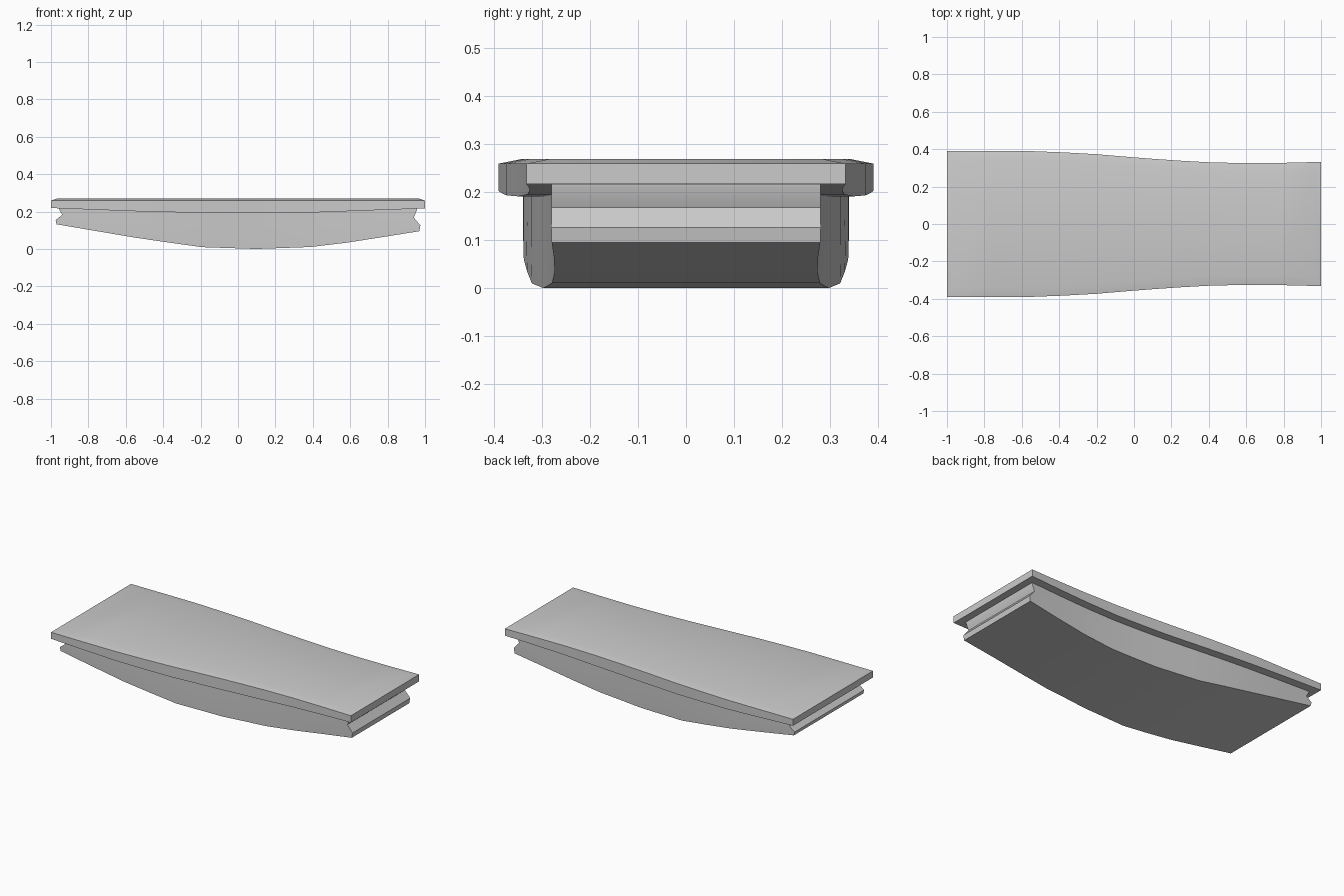
import bpy, bmesh

if "Cube" in bpy.data.objects:
    bpy.data.objects.remove(bpy.data.objects["Cube"])

STATIONS = [-1, -.78, -.56, -.38, -.2, -.05, .1, .25, .4, .6, .8, 1]
HALF_WIDTH = [(-1, .389), (-.8, .39), (-.56, .39), (-.38, .383), (-.2, .373), (0, .356),
              (.2, .341), (.4, .330), (.6, .325), (.8, .327), (1, .332)]
PLATE_UNDER = [(-1, .219), (-.56, .202), (-.2, .193), (.1, .191), (.4, .195), (1, .217)]
BELLY = [(-.97, .132), (-.56, .062), (-.2, .010), (.1, 0), (.4, .011), (.6, .036), (.97, .095)]


def sample(table, x):
    """Piecewise-linear lookup."""
    if x <= table[0][0]:
        return table[0][1]
    for (x0, v0), (x1, v1) in zip(table, table[1:]):
        if x <= x1:
            return v0 + (v1 - v0) * (x - x0) / (x1 - x0)
    return table[-1][1]


def layered_solid(name, layers):
    """Stack closed outlines; each layer is (length scale, side inset, height function)."""
    bm = bmesh.new()
    rings = []
    for scale, inset, height in layers:
        ring = []
        for side, xs in ((-1, STATIONS), (1, STATIONS[::-1])):
            for s in xs:
                x = s * scale
                y = side * (sample(HALF_WIDTH, x) - inset)
                ring.append(bm.verts.new((x, y, height(x))))
        rings.append(ring)
    n = len(rings[0])
    for low, high in zip(rings, rings[1:]):
        for i in range(n):
            j = (i + 1) % n
            bm.faces.new((low[i], low[j], high[j], high[i]))
    # strips across the width close bottom and top
    for ring in (rings[0], rings[-1]):
        for i in range(len(STATIONS) - 1):
            bm.faces.new((ring[i], ring[i + 1], ring[n - 2 - i], ring[n - 1 - i]))
    bmesh.ops.recalc_face_normals(bm, faces=bm.faces)
    mesh = bpy.data.meshes.new(name)
    bm.to_mesh(mesh)
    bm.free()
    obj = bpy.data.objects.new(name, mesh)
    bpy.context.collection.objects.link(obj)
    bpy.ops.object.select_all(action='DESELECT')
    obj.select_set(True)
    bpy.context.view_layer.objects.active = obj
    bpy.ops.object.shade_smooth_by_angle(angle=.52)
    return obj


def under(x):
    return sample(PLATE_UNDER, x)


def between(f):
    return lambda x: sample(BELLY, x) * (1 - f) + under(x) * f


# Top plate with a gently crowned upper face
layered_solid("top_plate", [
    (1, 0, under),
    (1, 0, lambda x: .259),
    (.97, .05, lambda x: .269),
])

# Curved lower body with a notch across each end
layered_solid("curved_body", [
    (.97, .052, between(0)),
    (.975, .051, between(.26)),
    (.94, .051, between(.62)),
    (.957, .051, between(.95)),
    (.957, .051, lambda x: under(x) + .005),
])
